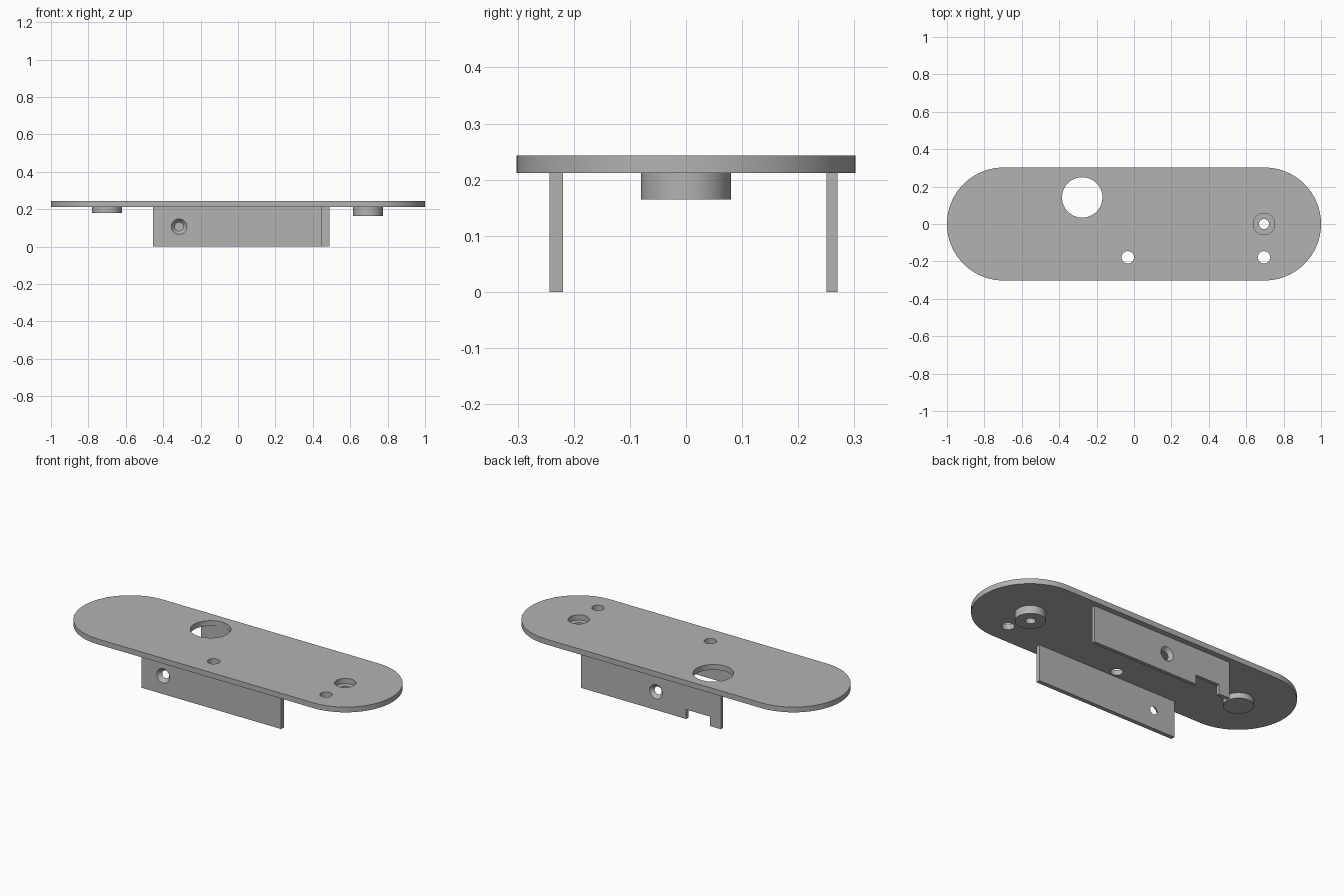
import bpy, bmesh, math
from mathutils import Matrix

cube = bpy.data.objects.get("Cube")
if cube:
    bpy.data.objects.remove(cube, do_unlink=True)

grey = bpy.data.materials.new("plain grey")
grey.use_nodes = True
colour = (0.45, 0.45, 0.45, 1)
grey.diffuse_color = colour
grey.node_tree.nodes["Principled BSDF"].inputs["Base Color"].default_value = colour

PLATE_LOW, PLATE_TOP = 0.212, 0.243
FACING = {"Z": Matrix.Identity(4), "Y": Matrix.Rotation(math.radians(-90), 4, "X")}


def make_object(name, bm):
    bmesh.ops.recalc_face_normals(bm, faces=bm.faces)
    mesh = bpy.data.meshes.new(name)
    bm.to_mesh(mesh)
    bm.free()
    mesh.materials.append(grey)
    obj = bpy.data.objects.new(name, mesh)
    bpy.context.collection.objects.link(obj)
    return obj


def extrude_profile(name, points, offset):
    bm = bmesh.new()
    face = bm.faces.new([bm.verts.new(p) for p in points])
    grown = bmesh.ops.extrude_face_region(bm, geom=[face])["geom"]
    verts = [v for v in grown if isinstance(v, bmesh.types.BMVert)]
    bmesh.ops.translate(bm, verts=verts, vec=offset)
    return make_object(name, bm)


def cylinder(name, centre, radius, depth, axis="Z", end_radius=None):
    """Cylinder, or cone when end_radius is given, along the axis."""
    bm = bmesh.new()
    bmesh.ops.create_cone(bm, cap_ends=True, segments=64, radius1=radius,
                          radius2=radius if end_radius is None else end_radius,
                          depth=depth, matrix=Matrix.Translation(centre) @ FACING[axis])
    return make_object(name, bm)


def cut(obj, cutter):
    mod = obj.modifiers.new("cut", "BOOLEAN")
    mod.operation, mod.solver, mod.object = "DIFFERENCE", "EXACT", cutter
    bpy.context.view_layer.objects.active = obj
    bpy.ops.object.modifier_apply(modifier=mod.name)
    bpy.data.objects.remove(cutter, do_unlink=True)


# Rounded top plate
R = 0.302
outline = []
for side in (1, -1):
    for i in range(49):
        a = math.pi * (i / 48 - 0.5)
        outline.append((side * (1 - R + R * math.cos(a)), side * R * math.sin(a), PLATE_LOW))
top_plate = extrude_profile("top_plate", outline, (0, 0, PLATE_TOP - PLATE_LOW))

# Large opening, two small holes and the counterbore
for x, y, r in ((-0.277, 0.142, 0.108), (-0.033, -0.178, 0.033),
                (0.695, -0.178, 0.033), (0.695, 0, 0.057)):
    cut(top_plate, cylinder("hole_cutter", (x, y, 0.228), r, 0.1))

# Round bosses under the plate
left_boss = cylinder("left_boss", (0.695, 0, 0.1885), 0.08, 0.047)
cut(left_boss, cylinder("bore_cutter", (0.695, 0, 0.19), 0.027, 0.2))
right_boss = cylinder("right_boss", (-0.70, 0, 0.196), 0.08, 0.032)

# Front hanging plate with a countersunk hole
front = [(-0.455, 0), (0.45, 0), (0.45, PLATE_LOW), (-0.455, PLATE_LOW)]
front_plate = extrude_profile("front_plate", [(x, -0.243, z) for x, z in front], (0, 0.024, 0))
cut(front_plate, cylinder("countersink_cutter", (-0.315, -0.231, 0.107), 0.043, 0.028, "Y", 0.021))

# Back hanging plate, notched at its lower edge, with a countersunk hole
back = [(-0.415, 0), (-0.345, 0), (-0.345, 0.055), (-0.19, 0.055), (-0.19, 0),
        (0.49, 0), (0.49, PLATE_LOW), (-0.415, PLATE_LOW)]
back_plate = extrude_profile("back_plate", [(x, 0.25, z) for x, z in back], (0, 0.02, 0))
cut(back_plate, cylinder("countersink_cutter", (0.005, 0.26, 0.107), 0.021, 0.024, "Y", 0.043))

# Smooth round walls, crisp edges
bpy.ops.object.select_all(action="DESELECT")
for obj in (top_plate, left_boss, right_boss, front_plate, back_plate):
    obj.select_set(True)
bpy.context.view_layer.objects.active = top_plate
bpy.ops.object.shade_smooth_by_angle(angle=math.radians(30))
